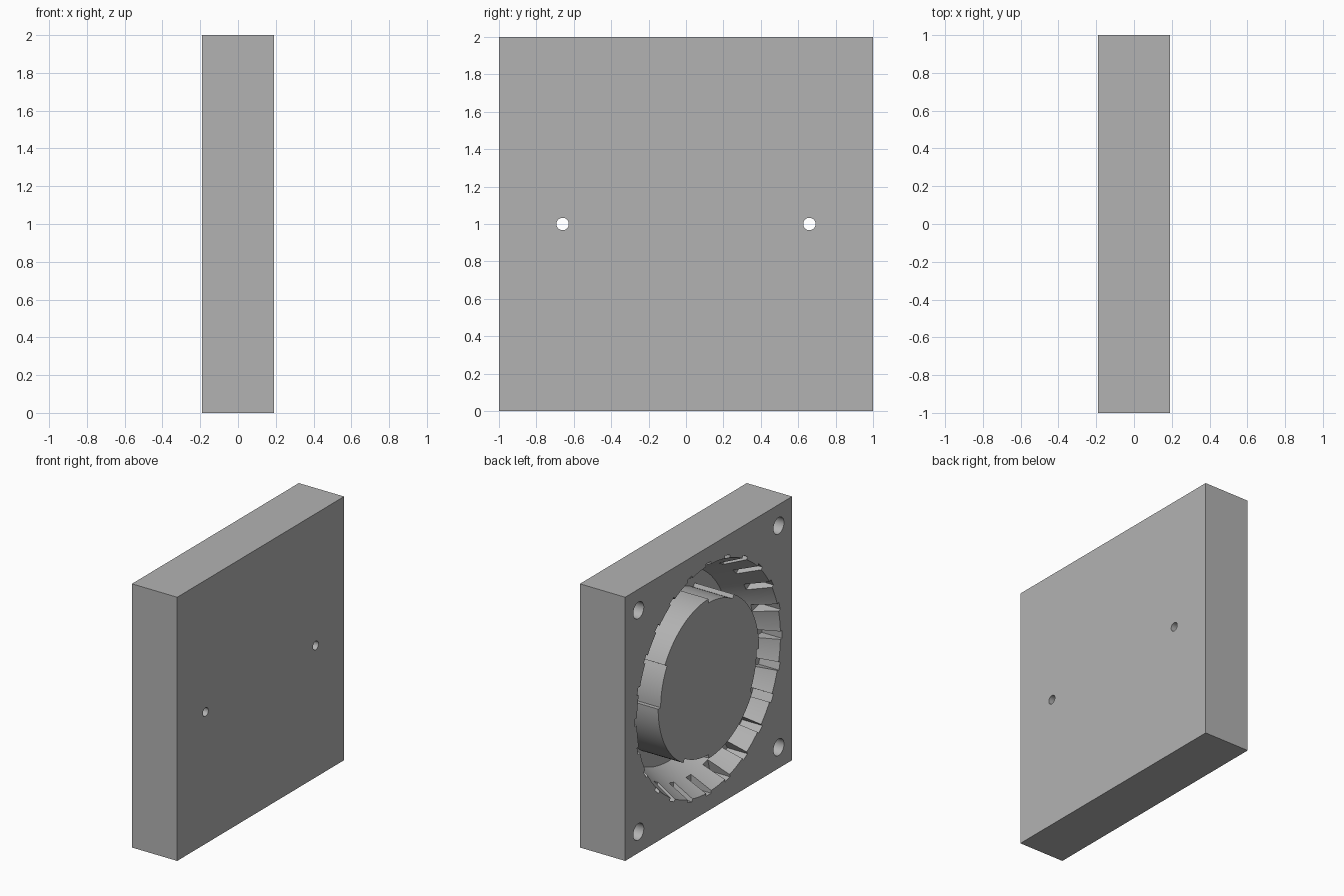
import bpy, bmesh, math
from mathutils import Matrix

if "Cube" in bpy.data.objects:
    bpy.data.objects.remove(bpy.data.objects["Cube"])

HX = 0.19            # half thickness
OPEN = -HX           # x of the open side
FLOOR = 0.14         # x of the cavity floor

grey = bpy.data.materials.new("plain grey")
grey.diffuse_color = (0.45, 0.45, 0.45, 1)
grey.use_nodes = True
grey.node_tree.nodes["Principled BSDF"].inputs["Base Color"].default_value = grey.diffuse_color


def finish(bm, name):
    bmesh.ops.recalc_face_normals(bm, faces=bm.faces)
    mesh = bpy.data.meshes.new(name)
    bm.to_mesh(mesh)
    bm.free()
    mesh.materials.append(grey)
    ob = bpy.data.objects.new(name, mesh)
    bpy.context.collection.objects.link(ob)
    return ob


def loft(name, rings):
    """Solid through closed rings of points, capped at both ends."""
    bm = bmesh.new()
    loops = [[bm.verts.new(p) for p in ring] for ring in rings]
    n = len(loops[0])
    for a, b in zip(loops, loops[1:]):
        for i in range(n):
            j = (i + 1) % n
            bm.faces.new((a[i], a[j], b[j], b[i]))
    bm.faces.new(loops[0])
    bm.faces.new(loops[-1])
    return finish(bm, name)


def ring(x, r, n, y=0.0, z=1.0):
    return [(x, y + r * math.cos(2 * math.pi * i / n),
             z + r * math.sin(2 * math.pi * i / n)) for i in range(n)]


def cut(target, cutter, op='DIFFERENCE'):
    mod = target.modifiers.new(cutter.name, 'BOOLEAN')
    mod.operation = op
    mod.solver = 'EXACT'
    mod.object = cutter
    bpy.context.view_layer.objects.active = target
    bpy.ops.object.modifier_apply(modifier=mod.name)
    bpy.data.objects.remove(cutter)


# Square plate
bm = bmesh.new()
bmesh.ops.create_cube(bm, size=1, matrix=Matrix.Translation((0, 0, 1)) @ Matrix.Diagonal((2 * HX, 2, 2, 1)))
housing = finish(bm, "housing")

# Tapered round cavity; slope continues a little past the open side
slope = (0.86 - 0.71) / (FLOOR - OPEN)
cut(housing, loft("cavity", [ring(OPEN - 0.05, 0.86 + 0.05 * slope, 96), ring(FLOOR, 0.71, 96)]))

# Grip slots around the cavity rim
bm = bmesh.new()
for i in range(24):
    m = (Matrix.Translation((0, 0, 1)) @ Matrix.Rotation(math.radians(15 * i), 4, 'X')
         @ Matrix.Translation((OPEN + 0.06, 0.78, 0)) @ Matrix.Diagonal((0.22, 0.2, 0.06, 1)))
    bmesh.ops.create_cube(bm, size=1, matrix=m)
cut(housing, finish(bm, "rim_slots"))

# Blind corner holes
for y in (-0.84, 0.84):
    for z in (0.16, 1.84):
        cut(housing, loft("corner_hole", [ring(OPEN - 0.05, 0.063, 32, y, z), ring(0.1, 0.063, 32, y, z)]))

# Small through holes in the floor
for y in (-0.66, 0.66):
    cut(housing, loft("floor_hole", [ring(0.05, 0.033, 32, y), ring(HX + 0.05, 0.033, 32, y)]))

# Central boss, its outline stepped in over four 30 degree sectors
outline = []
for q in range(4):
    for start, end, r in ((0, 30, 0.575), (30, 90, 0.605)):
        steps = (end - start) // 3
        for k in range(steps + 1):
            a = math.radians(90 * q + start + 3 * k)
            outline.append((r * math.cos(a), 1 + r * math.sin(a)))
boss = loft("centre_boss", [[(x, y, z) for y, z in outline] for x in (OPEN, FLOOR + 0.02)])
cut(housing, boss, 'UNION')

# Smooth round walls, sharp edges kept
bpy.ops.object.select_all(action='DESELECT')
housing.select_set(True)
bpy.context.view_layer.objects.active = housing
bpy.ops.object.shade_smooth_by_angle(angle=math.radians(25))
